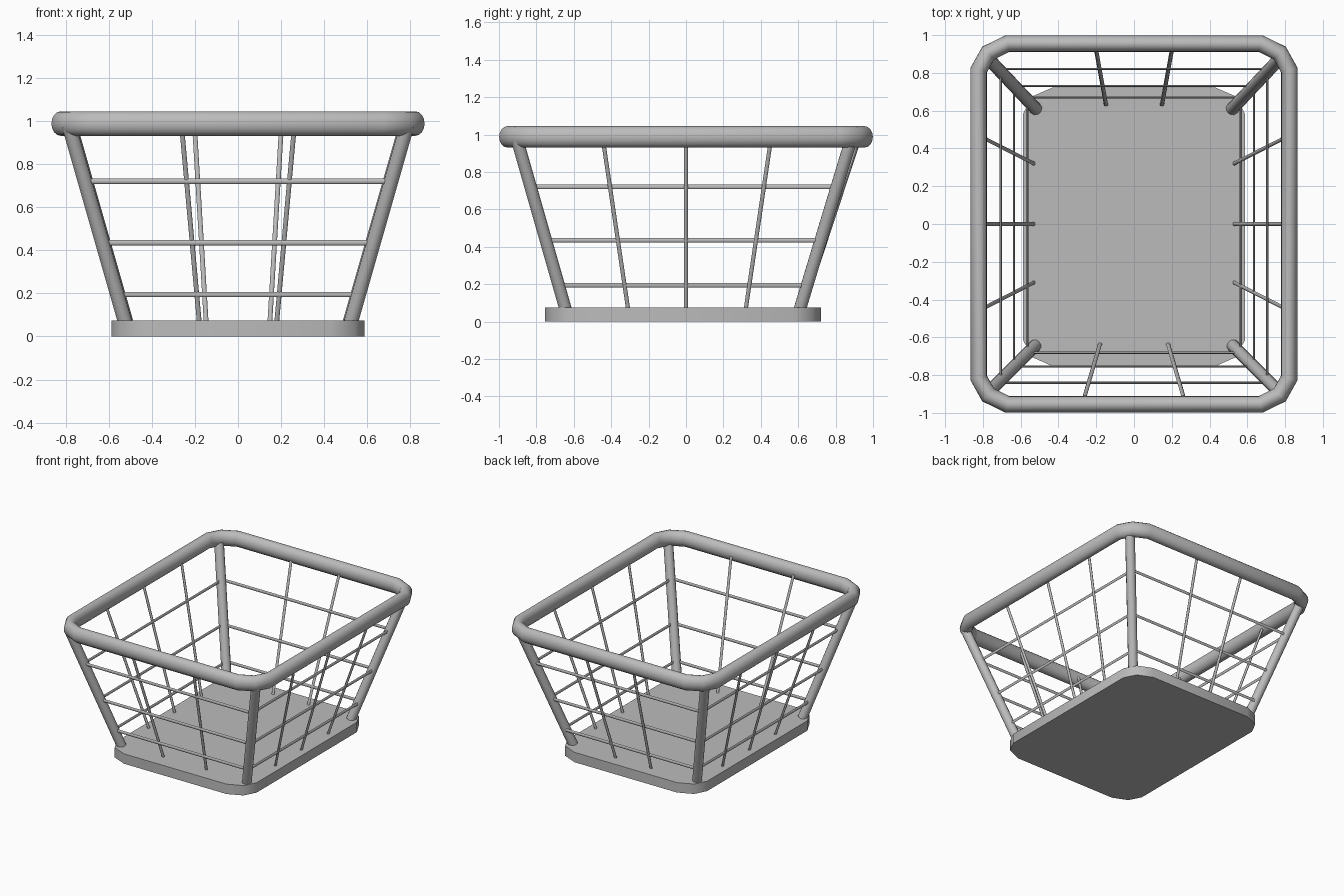
import bpy, bmesh, math
from mathutils import Vector

old = bpy.data.objects.get("Cube")
if old:
    bpy.data.objects.remove(old, do_unlink=True)

grey = bpy.data.materials.new("grey_metal")
grey.use_nodes = True
colour = (0.5, 0.5, 0.5, 1)
grey.diffuse_color = colour
grey.node_tree.nodes["Principled BSDF"].inputs["Base Color"].default_value = colour


def finish(name, bm):
    bmesh.ops.recalc_face_normals(bm, faces=bm.faces)
    mesh = bpy.data.meshes.new(name)
    bm.to_mesh(mesh)
    bm.free()
    mesh.materials.append(grey)
    ob = bpy.data.objects.new(name, mesh)
    bpy.context.collection.objects.link(ob)
    bpy.ops.object.select_all(action='DESELECT')
    ob.select_set(True)
    bpy.context.view_layer.objects.active = ob
    bpy.ops.object.shade_smooth_by_angle(angle=math.radians(50))
    return ob


def ring(bm, centre, u, v, sides):
    angles = [2 * math.pi * i / sides for i in range(sides)]
    return [bm.verts.new(centre + u * math.cos(a) + v * math.sin(a)) for a in angles]


def bridge(bm, a, b):
    for i in range(len(a)):
        j = (i + 1) % len(a)
        bm.faces.new((a[i], a[j], b[j], b[i]))


def rod(name, a, b, outward, thick, wide, sides=8):
    """Straight elliptical bar; thick runs along outward, wide across it."""
    a, b = Vector(a), Vector(b)
    d = (b - a).normalized()
    u = Vector(outward)
    u = (u - d * u.dot(d)).normalized()
    v = d.cross(u)
    bm = bmesh.new()
    ends = [ring(bm, p, u * thick, v * wide, sides) for p in (a, b)]
    bridge(bm, *ends)
    for end in ends:
        bm.faces.new(end)
    return finish(name, bm)


def rounded_outline(corner, shift, z):
    """Repeat one corner's points in all four quadrants, anticlockwise."""
    points = []
    for sx, sy in ((1, 1), (-1, 1), (-1, -1), (1, -1)):
        order = corner if sx * sy > 0 else corner[::-1]
        points += [Vector((sx * x, sy * y + shift, z)) for x, y in order]
    return points


# Base slab
outline = rounded_outline([(0.587, 0.6), (0.54, 0.69), (0.43, 0.738)], -0.015, 0)
bm = bmesh.new()
floor = bm.faces.new([bm.verts.new(p) for p in outline])
lifted = bmesh.ops.extrude_face_region(bm, geom=[floor])
bmesh.ops.translate(bm, vec=(0, 0, 0.075),
                    verts=[g for g in lifted["geom"] if isinstance(g, bmesh.types.BMVert)])
finish("base", bm)

# Rim tube, mitred around the corners
path = rounded_outline([(0.822, 0.815), (0.772, 0.905), (0.67, 0.955)], 0, 0.988)
bm = bmesh.new()
rings = []
for i, p in enumerate(path):
    before = (p - path[i - 1]).normalized()
    after = (path[(i + 1) % len(path)] - p).normalized()
    tangent = (before + after).normalized()
    side = Vector((tangent.y, -tangent.x, 0)) / tangent.dot(after)
    rings.append(ring(bm, p, side * 0.044, Vector((0, 0, 0.057)), 16))
for i, r in enumerate(rings):
    bridge(bm, r, rings[(i + 1) % len(rings)])
finish("rim", bm)

LOW, HIGH = 0.07, 0.98
# Corner posts
for sx, side in ((1, "left"), (-1, "right")):
    rod(f"front_{side}_post", (sx * 0.525, -0.645, LOW), (sx * 0.785, -0.905, HIGH),
        (sx, -1, 0), 0.034, 0.034, 12)
    rod(f"back_{side}_post", (sx * 0.52, 0.61, LOW), (sx * 0.78, 0.885, HIGH),
        (sx, 1, 0), 0.034, 0.034, 12)

    # Upright wires in the front, back and side walls
    rod(f"front_{side}_upright", (sx * 0.18, -0.635, LOW), (sx * 0.262, -0.915, HIGH),
        (0, -1, 0), 0.008, 0.011)
    rod(f"back_{side}_upright", (sx * 0.148, 0.63, LOW), (sx * 0.202, 0.93, HIGH),
        (0, 1, 0), 0.008, 0.011)
    for place, y0, y1 in (("front", -0.31, -0.445), ("middle", 0, 0), ("rear", 0.32, 0.455)):
        rod(f"{side}_{place}_upright", (sx * 0.53, y0, LOW), (sx * 0.795, y1, HIGH),
            (sx, 0, 0), 0.008, 0.011)

# Horizontal wires at three levels: height, half width, front y, back y
for level, z, x, front, back in (("low", 0.195, 0.565, -0.682, 0.67),
                                 ("middle", 0.435, 0.635, -0.755, 0.73),
                                 ("high", 0.72, 0.705, -0.84, 0.82)):
    for name, y in (("front", front), ("back", back)):
        rod(f"{name}_{level}_crosswire", (-x + 0.02, y, z), (x - 0.02, y, z),
            (0, 1, 0), 0.006, 0.012)
    for name, sx in (("left", 1), ("right", -1)):
        rod(f"{name}_{level}_crosswire", (sx * x, front + 0.03, z), (sx * x, back - 0.03, z),
            (1, 0, 0), 0.006, 0.012)
